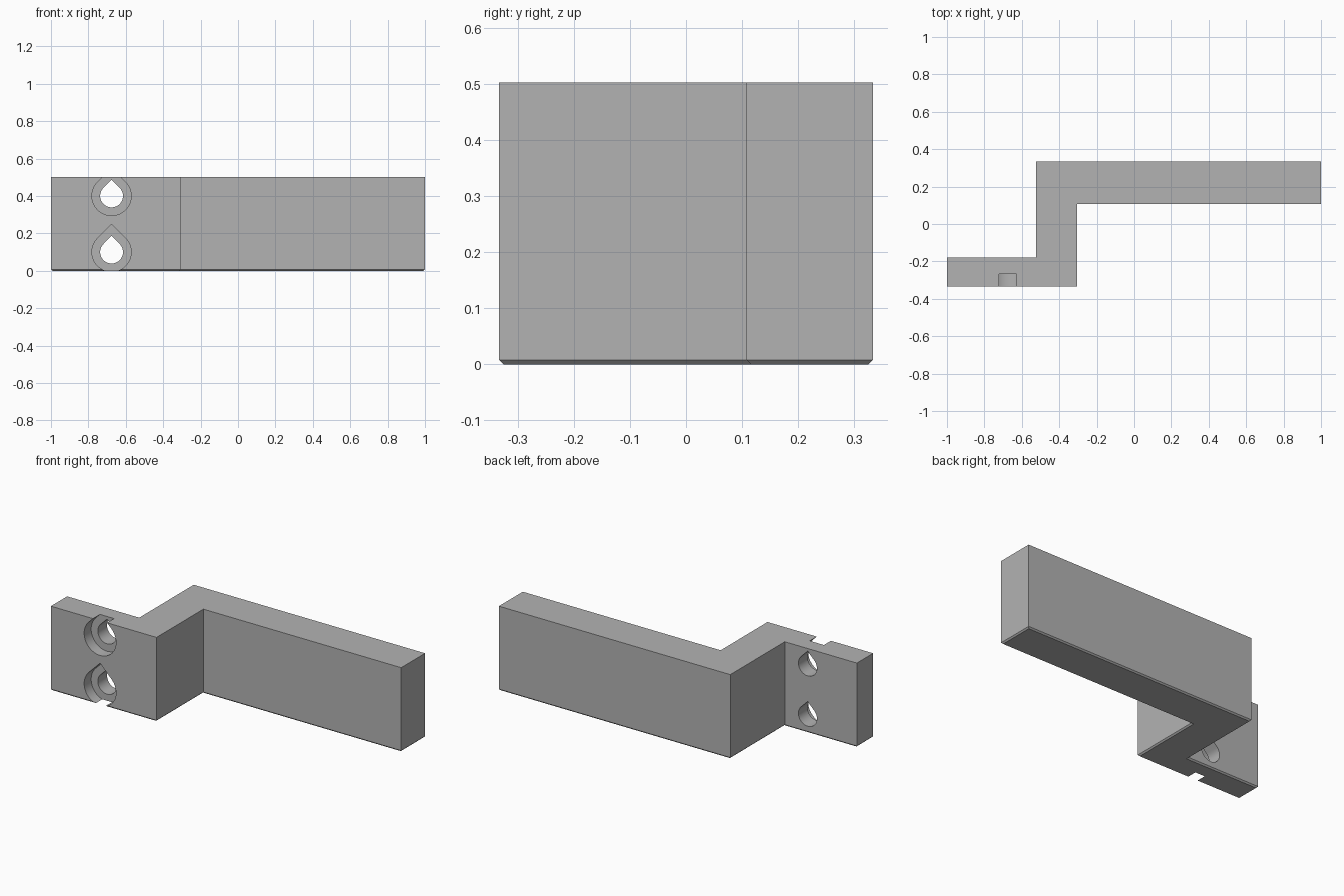
import bpy, bmesh, math
from mathutils import Vector

if "Cube" in bpy.data.objects:
    bpy.data.objects.remove(bpy.data.objects["Cube"])

HEIGHT, CHAMFER = 0.502, 0.008
HOLE_X, HOLE_ZS = -0.676, (0.10, 0.40)

grey = bpy.data.materials.new("plain_grey")
grey.diffuse_color = (0.45, 0.45, 0.45, 1)
grey.use_nodes = True
grey.node_tree.nodes["Principled BSDF"].inputs["Base Color"].default_value = grey.diffuse_color


def loft(name, rings):
    """Solid through matching rings of points, capped at both ends."""
    bm = bmesh.new()
    loops = [[bm.verts.new(p) for p in ring] for ring in rings]
    n = len(loops[0])
    for a, b in zip(loops, loops[1:]):
        for i in range(n):
            j = (i + 1) % n
            bm.faces.new((a[i], a[j], b[j], b[i]))
    bm.faces.new(loops[0][::-1])
    bm.faces.new(loops[-1])
    bmesh.ops.recalc_face_normals(bm, faces=bm.faces)
    mesh = bpy.data.meshes.new(name)
    bm.to_mesh(mesh)
    bm.free()
    obj = bpy.data.objects.new(name, mesh)
    bpy.context.collection.objects.link(obj)
    mesh.materials.append(grey)
    return obj


def inset(points, d):
    """Shrink a counter-clockwise right-angled outline by d."""
    out = []
    for i, p in enumerate(points):
        e1 = (p - points[i - 1]).normalized()
        e2 = (points[(i + 1) % len(points)] - p).normalized()
        out.append(p + d * (Vector((-e1.y, e1.x)) + Vector((-e2.y, e2.x))))
    return out


def teardrop(name, radius, z, y0, y1):
    """Horizontal bore along y with a pointed 45 degree roof."""
    steps = 48
    angles = [math.radians(135 + 270 * i / steps) for i in range(steps + 1)]
    pts = [(radius * math.cos(a), radius * math.sin(a)) for a in angles]
    pts.append((0, radius * math.sqrt(2)))
    obj = loft(name, [[(HOLE_X + x, y, z + h) for x, h in pts] for y in (y0, y1)])
    obj.hide_render = True
    return obj


# Stepped bracket with a small chamfer around the foot
outline = [Vector(p) for p in (
    (-1, -0.333), (-0.304, -0.333), (-0.304, 0.108), (1, 0.108),
    (1, 0.333), (-0.525, 0.333), (-0.525, -0.180), (-1, -0.180))]
foot = inset(outline, CHAMFER)
bracket = loft("stepped_bracket", [
    [(p.x, p.y, 0) for p in foot],
    [(p.x, p.y, CHAMFER) for p in outline],
    [(p.x, p.y, HEIGHT) for p in outline]])

# Screw holes with wider recesses on the front
cutters = []
for z in HOLE_ZS:
    cutters.append(teardrop("screw_hole_cutter", 0.061, z, -0.5, 0.0))
    cutters.append(teardrop("screw_recess_cutter", 0.105, z, -0.5, -0.267))

bpy.context.view_layer.objects.active = bracket
bracket.select_set(True)
for cutter in cutters:
    mod = bracket.modifiers.new("cut", "BOOLEAN")
    mod.operation = "DIFFERENCE"
    mod.solver = "EXACT"
    mod.object = cutter
    bpy.ops.object.modifier_apply(modifier=mod.name)
for cutter in cutters:
    bpy.data.objects.remove(cutter, do_unlink=True)

bpy.ops.object.shade_smooth_by_angle(angle=math.radians(30))
